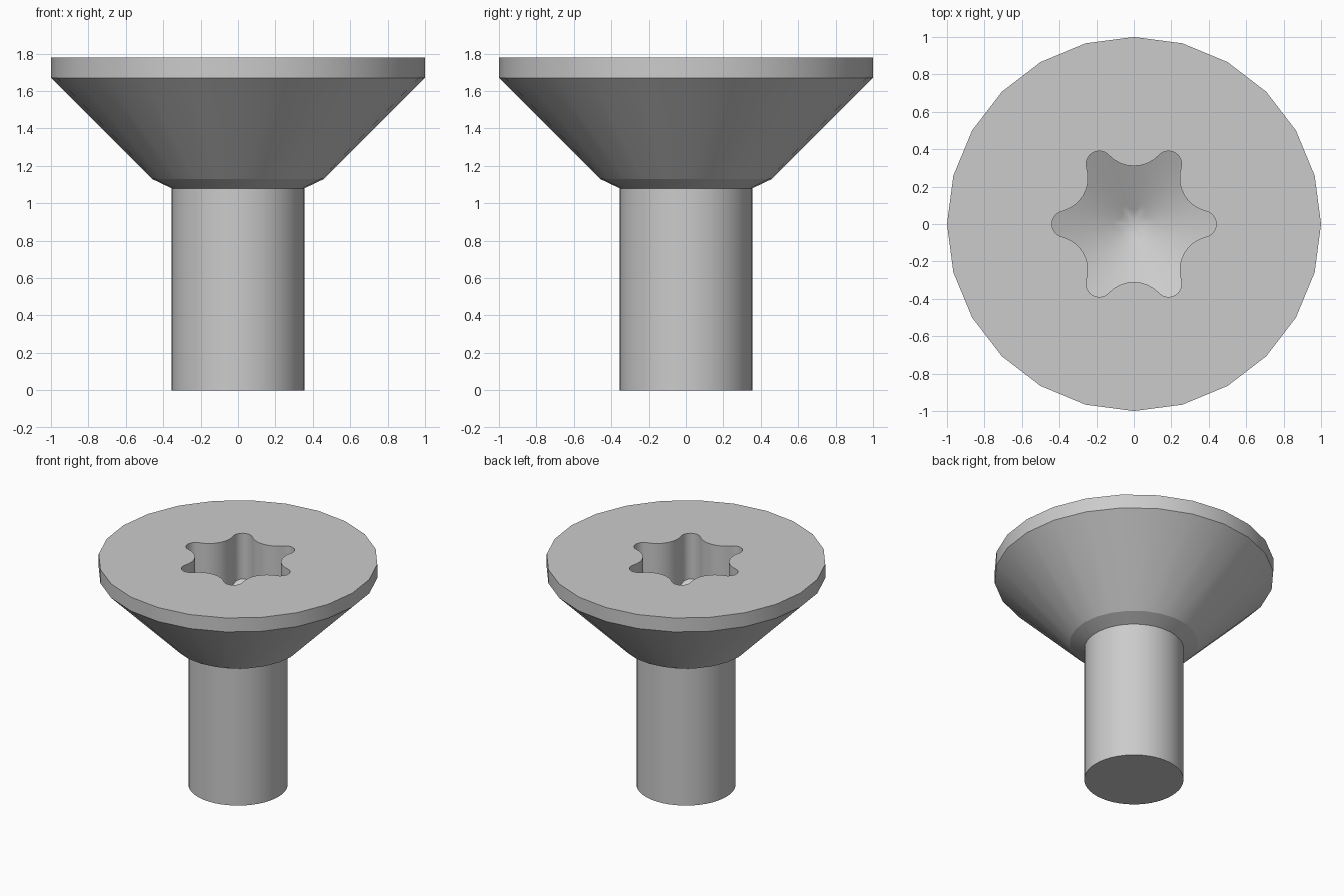
import bpy
import bmesh
from math import sin, cos, pi, radians, hypot

old = bpy.data.objects.get("Cube")
if old:
    bpy.data.objects.remove(old, do_unlink=True)

# Plain metal colour
steel = bpy.data.materials.new("light_grey_metal")
steel.use_nodes = True
colour = (0.6, 0.6, 0.6, 1)
steel.diffuse_color = colour
steel.node_tree.nodes["Principled BSDF"].inputs["Base Color"].default_value = colour

HEAD_TOP = 1.78
SOCKET_DEPTH = 0.36   # at the lobe tips
FLOOR_SLOPE = 0.5     # conical floor


def ring(bm, radius, z, sides):
    return [bm.verts.new((radius * cos(2 * pi * i / sides),
                          radius * sin(2 * pi * i / sides), z)) for i in range(sides)]


def bridge(bm, a, b):
    n = len(a)
    for i in range(n):
        j = (i + 1) % n
        bm.faces.new((a[i], a[j], b[j], b[i]))


def finish(bm, name):
    bmesh.ops.recalc_face_normals(bm, faces=bm.faces)
    mesh = bpy.data.meshes.new(name)
    bm.to_mesh(mesh)
    bm.free()
    mesh.materials.append(steel)
    ob = bpy.data.objects.new(name, mesh)
    bpy.context.collection.objects.link(ob)
    bpy.ops.object.select_all(action='DESELECT')
    ob.select_set(True)
    bpy.context.view_layer.objects.active = ob
    bpy.ops.object.shade_smooth_by_angle(angle=radians(18))
    return ob


def star_outline():
    """Six rounded lobes joined by tangent hollow arcs."""
    lobe_at, lobe_r, hollow_at, hollow_r = 0.37, 0.07, 0.493, 0.183
    lobe_half, hollow_half = radians(77), radians(47)
    points = []
    for k in range(6):
        turn = k * pi / 3
        cx, cy = lobe_at * cos(turn), lobe_at * sin(turn)
        for i in range(11):
            a = turn - lobe_half + 2 * lobe_half * i / 10
            points.append((cx + lobe_r * cos(a), cy + lobe_r * sin(a)))
        mid = turn + pi / 6
        cx, cy = hollow_at * cos(mid), hollow_at * sin(mid)
        for i in range(1, 8):
            a = mid + pi + hollow_half - 2 * hollow_half * i / 8
            points.append((cx + hollow_r * cos(a), cy + hollow_r * sin(a)))
    return points


def floor_z(x, y):
    return HEAD_TOP - SOCKET_DEPTH - FLOOR_SLOPE * (0.44 - hypot(x, y))


# Countersunk head: collar, cone and rim
bm = bmesh.new()
profile = [(0.355, 1.08), (0.46, 1.13), (1.0, 1.67), (1.0, HEAD_TOP)]
rings = [ring(bm, r, z, 24) for r, z in profile]
for low, high in zip(rings, rings[1:]):
    bridge(bm, low, high)

# Socket walls and conical floor
star = star_outline()
mouth = [bm.verts.new((x, y, HEAD_TOP)) for x, y in star]
previous = mouth
for scale in (1, 0.75, 0.5, 0.25):
    inner = [bm.verts.new((x * scale, y * scale, floor_z(x * scale, y * scale)))
             for x, y in star]
    bridge(bm, previous, inner)
    previous = inner
tip = bm.verts.new((0, 0, floor_z(0, 0)))
for i, v in enumerate(previous):
    bm.faces.new((v, previous[(i + 1) % len(previous)], tip))

# Flat top around the socket
edges = []
for loop in (rings[-1], mouth):
    edges += [bm.edges.get((v, loop[(i + 1) % len(loop)])) for i, v in enumerate(loop)]
bmesh.ops.triangle_fill(bm, edges=edges, use_beauty=True)
finish(bm, "countersunk_head")

# Plain cylindrical shank
bm = bmesh.new()
low, high = ring(bm, 0.355, 0, 48), ring(bm, 0.355, 1.08, 48)
bridge(bm, low, high)
bm.faces.new(low)
bm.faces.new(high)
finish(bm, "shank")
